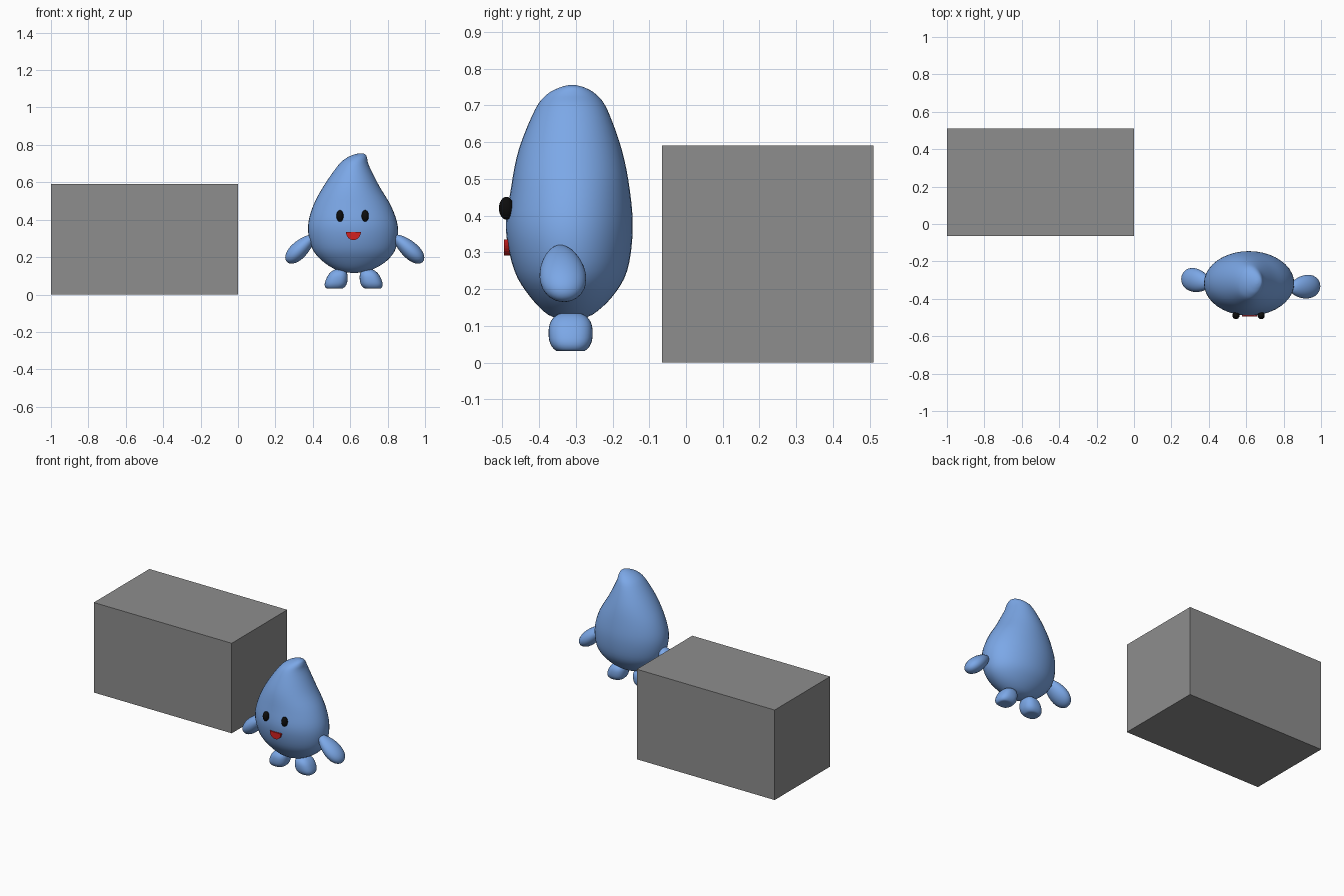
import bpy, bmesh, math
from mathutils import Vector, Matrix

if "Cube" in bpy.data.objects:
    bpy.data.objects.remove(bpy.data.objects["Cube"], do_unlink=True)


def material(name, rgb):
    m = bpy.data.materials.new(name)
    m.use_nodes = True
    m.diffuse_color = (*rgb, 1)
    m.node_tree.nodes["Principled BSDF"].inputs["Base Color"].default_value = (*rgb, 1)
    return m


GREY = material("grey", (0.27, 0.27, 0.27))
BLUE = material("sky blue", (0.2, 0.39, 0.8))
BLACK = material("black", (0.004, 0.004, 0.004))
RED = material("red", (0.65, 0.015, 0.015))


def finish(name, bm, mat, smooth=True):
    bmesh.ops.recalc_face_normals(bm, faces=bm.faces)
    mesh = bpy.data.meshes.new(name)
    bm.to_mesh(mesh)
    bm.free()
    mesh.materials.append(mat)
    for p in mesh.polygons:
        p.use_smooth = smooth
    ob = bpy.data.objects.new(name, mesh)
    bpy.context.collection.objects.link(ob)
    return ob


def sphere():
    bm = bmesh.new()
    bmesh.ops.create_uvsphere(bm, u_segments=32, v_segments=20, radius=1)
    return bm


def spline(points, steps):
    """Catmull-Rom curve through the points."""
    pts = [points[0]] + points + [points[-1]]
    out = []
    for a, b, c, d in zip(pts, pts[1:], pts[2:], pts[3:]):
        for i in range(steps):
            t = i / steps
            out.append([0.5 * (2 * q + (r - p) * t + (2 * p - 5 * q + 4 * r - s) * t * t
                               + (3 * q - p - 3 * r + s) * t ** 3)
                        for p, q, r, s in zip(a, b, c, d)])
    return out + [points[-1]]


# Plain block
bm = bmesh.new()
bmesh.ops.create_cube(bm, size=1)
bmesh.ops.scale(bm, vec=(1, 0.575, 0.59), verts=bm.verts)
bmesh.ops.translate(bm, vec=(-0.5, 0.2225, 0.295), verts=bm.verts)
finish("block", bm, GREY, smooth=False)

# Drop-shaped body: height, left edge, right edge, front edge, back edge
RINGS = [
    (0.115, 0.61, 0.63, -0.325, -0.305),
    (0.13, 0.53, 0.71, -0.375, -0.255),
    (0.18, 0.45, 0.795, -0.425, -0.2),
    (0.25, 0.395, 0.845, -0.467, -0.16),
    (0.36, 0.374, 0.855, -0.49, -0.145),
    (0.47, 0.4, 0.82, -0.477, -0.153),
    (0.58, 0.458, 0.755, -0.455, -0.175),
    (0.69, 0.535, 0.7, -0.41, -0.215),
    (0.73, 0.58, 0.69, -0.378, -0.245),
    (0.748, 0.62, 0.682, -0.345, -0.275),
    (0.755, 0.65, 0.665, -0.32, -0.3),
]
SEGMENTS = 40
bm = bmesh.new()
loops = []
for z, x0, x1, y0, y1 in spline(RINGS, 4):
    loop = []
    for i in range(SEGMENTS):
        a = math.tau * i / SEGMENTS
        loop.append(bm.verts.new(((x0 + x1) / 2 + (x1 - x0) / 2 * math.cos(a),
                                  (y0 + y1) / 2 + (y1 - y0) / 2 * math.sin(a), z)))
    loops.append(loop)
for low, high in zip(loops, loops[1:]):
    for i in range(SEGMENTS):
        j = (i + 1) % SEGMENTS
        bm.faces.new((low[i], low[j], high[j], high[i]))
bm.faces.new(loops[0])
bm.faces.new(loops[-1])
finish("body", bm, BLUE)


# Arms: egg shapes, fuller at the hand
def arm(name, shoulder, hand):
    shoulder, hand = Vector(shoulder), Vector(hand)
    axis = (hand - shoulder).normalized()
    thin = axis.cross(Vector((0, 1, 0))).normalized()
    wide = thin.cross(axis)
    turn = Matrix((thin, wide, axis)).transposed()
    half = (hand - shoulder).length / 2
    bm = sphere()
    for v in bm.verts:
        grow = 1 + 0.2 * v.co.z
        v.co = (shoulder + hand) / 2 + turn @ Vector(
            (v.co.x * 0.045 * grow, v.co.y * 0.062 * grow, v.co.z * half))
    finish(name, bm, BLUE)


arm("left_arm", (0.835, -0.345, 0.315), (0.988, -0.328, 0.175))
arm("right_arm", (0.405, -0.32, 0.315), (0.262, -0.285, 0.175))


# Feet: rounded, flat-soled, leaning outwards
def foot(name, x, side):
    bm = sphere()
    for v in bm.verts:
        p = [math.copysign(abs(c) ** 0.8, c) for c in v.co]
        p[2] = max(p[2], -0.85)
        v.co = (x + p[0] * 0.058 * (1 - 0.15 * p[2]) - side * 0.014 * p[2],
                -0.314 + p[1] * 0.06, 0.08 + p[2] * 0.057)
    finish(name, bm, BLUE)


foot("left_foot", 0.709, 1)
foot("right_foot", 0.528, -1)

# Eyes
for name, x in (("left_eye", 0.68), ("right_eye", 0.545)):
    bm = sphere()
    bmesh.ops.scale(bm, vec=(0.019, 0.02, 0.031), verts=bm.verts)
    bmesh.ops.translate(bm, vec=(x, -0.489, 0.42), verts=bm.verts)
    finish(name, bm, BLACK)

# Mouth: half-disc with a flat upper edge
bm = bmesh.new()
rim = [bm.verts.new((0.617 + 0.04 * math.cos(a), -0.495, 0.335 - 0.044 * math.sin(a)))
       for a in (math.pi * i / 16 for i in range(17))]
face = bm.faces.new(rim)
back = bmesh.ops.extrude_face_region(bm, geom=[face])
bmesh.ops.translate(bm, vec=(0, 0.025, 0),
                    verts=[g for g in back["geom"] if isinstance(g, bmesh.types.BMVert)])
finish("mouth", bm, RED, smooth=False)
